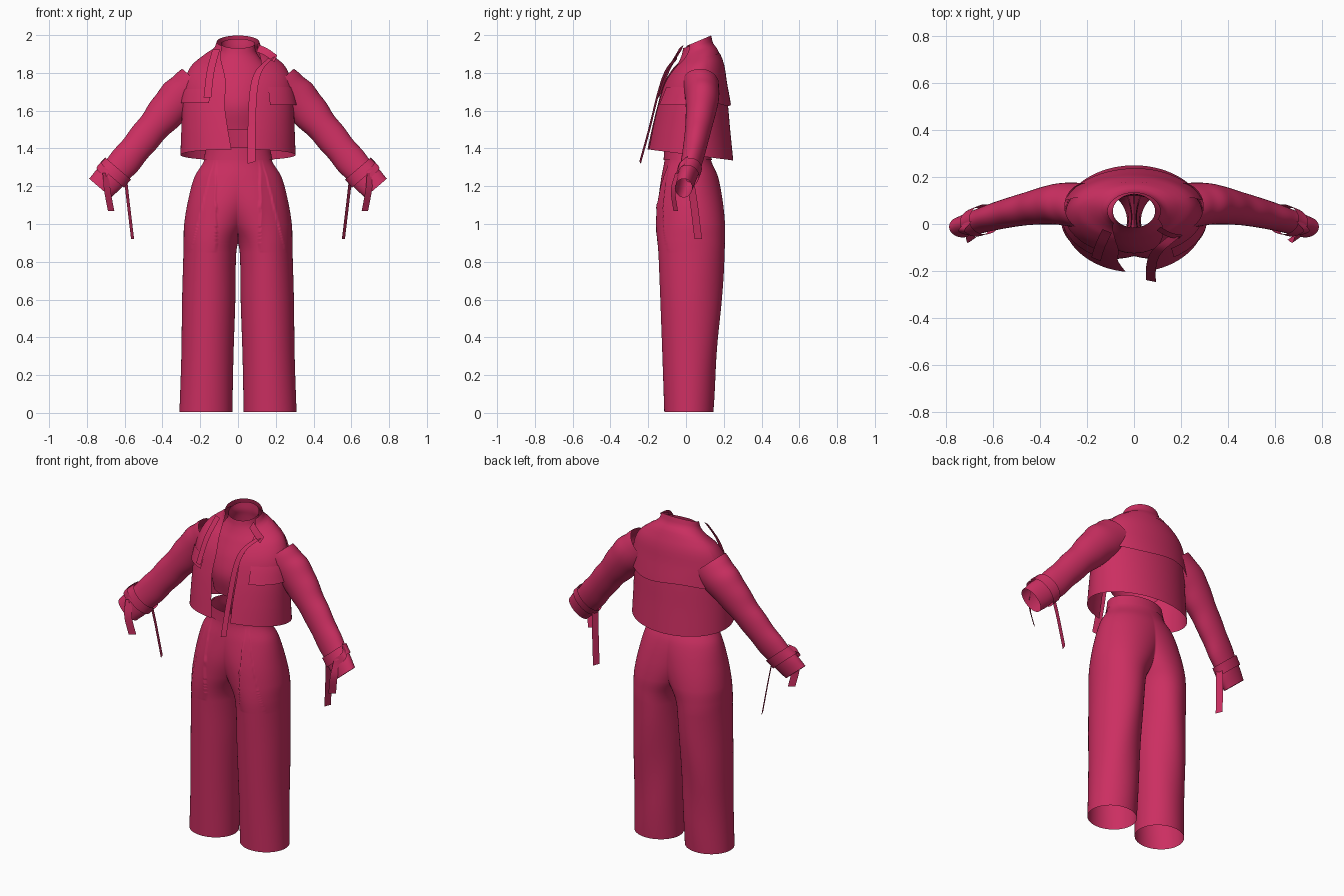
import bpy, bmesh
from math import sin, cos, pi, asin, acos, exp
from mathutils import Vector as V

if "Cube" in bpy.data.objects:
    bpy.data.objects.remove(bpy.data.objects["Cube"])

mat = bpy.data.materials.new("crimson_cloth")
mat.diffuse_color = (0.60, 0.028, 0.12, 1)
mat.use_nodes = True
mat.node_tree.nodes["Principled BSDF"].inputs["Base Color"].default_value = mat.diffuse_color


def at(rows, k):
    """Smoothly interpolate key rows (first value ascending) at key k."""
    k = min(max(k, rows[0][0]), rows[-1][0])
    i = 0
    while i < len(rows) - 2 and k > rows[i + 1][0]:
        i += 1
    f = (k - rows[i][0]) / (rows[i + 1][0] - rows[i][0])
    p0, p1, p2 = rows[max(i - 1, 0)], rows[i], rows[i + 1]
    p3 = rows[min(i + 2, len(rows) - 1)]
    out = [k]
    for c in range(1, len(p1)):
        d = p2[0] - p1[0]
        m1 = (p2[c] - p0[c]) / (p2[0] - p0[0]) * d
        m2 = (p3[c] - p1[c]) / (p3[0] - p1[0]) * d
        out.append((2*f**3 - 3*f*f + 1) * p1[c] + (f**3 - 2*f*f + f) * m1
                   + (3*f*f - 2*f**3) * p2[c] + (f**3 - f*f) * m2)
    return out


def span(a, b, n):
    return [a + (b - a) * i / n for i in range(n + 1)]


def sheet(name, rows, mirror=False):
    """Skin a grid of points into one smooth cloth surface."""
    bm = bmesh.new()
    g = [[bm.verts.new(p) for p in r] for r in rows]
    for r0, r1 in zip(g, g[1:]):
        for j in range(len(r0) - 1):
            bm.faces.new((r0[j], r0[j + 1], r1[j + 1], r1[j]))
    bmesh.ops.remove_doubles(bm, verts=bm.verts, dist=1e-5)
    bmesh.ops.recalc_face_normals(bm, faces=bm.faces)
    me = bpy.data.meshes.new(name)
    bm.to_mesh(me)
    bm.free()
    me.shade_smooth()
    me.materials.append(mat)
    ob = bpy.data.objects.new(name, me)
    bpy.context.collection.objects.link(ob)
    if mirror:
        m = ob.modifiers.new("mirror", 'MIRROR')
        m.merge_threshold = 0.0005
    return ob


def ribbon(name, pts, w, n=16):
    """Flat strip of cloth along a path; w is the half-width vector."""
    keys = [(i, *p) for i, p in enumerate(pts)]
    path = [V(at(keys, k)[1:]) for k in span(0, len(pts) - 1, n)]
    return sheet(name, [[p + V(w) * s for s in (-1, 0, 1)] for p in path])


# --- trousers: one leg lobe, cut at the centre plane above the crotch
# z, centre x, half width, centre y, half depth
LEG = [(0.005, .17, .14, .015, .13), (.3, .162, .138, .02, .145),
       (.6, .155, .141, .024, .16), (.85, .149, .14, .03, .176),
       (.92, .14, .148, .03, .179), (1.0, .115, .17, .03, .18),
       (1.12, .07, .195, .025, .172), (1.25, .02, .21, .02, .15),
       (1.33, 0, .182, .01, .125), (1.40, 0, .165, .005, .115)]


def leg_ring(z, off=0.0, n=110):
    _, cx, a, cy, b = at(LEG, z)
    a, b = a + off, b + off
    t0 = acos(-cx / a) if cx < a else pi
    fade = max(0, sin(pi * min(1, max(0, (z - .85) / .49)))) ** .6
    ring = []
    for t in span(-t0, t0, n):
        x, y = cx + a * cos(t), cy + b * sin(t)
        if sin(t) < 0:      # pressed pleats on the front
            for xp, amp in ((.115, .012), (.13 + .25 * (1.33 - z), .008)):
                if x > xp:
                    y -= amp * fade * exp(-(x - xp) / .025) * -sin(t)
        else:               # soft drape on the back
            y += .006 * sin(t) * sin(9 * z + 14 * x) * sin(pi * min(1, z / 1.3))
        ring.append((max(x, 0), y, z))
    return ring


sheet("trousers", [leg_ring(z) for z in span(.005, .84, 26)[:-1]
                   + span(.84, 1.0, 36)[:-1] + span(1.0, 1.40, 24)], mirror=True)
sheet("waistband", [leg_ring(z, .005) for z in span(1.34, 1.405, 3)], mirror=True)


# --- upper garments: rings of z, half width, centre y, front depth, back depth, tilt
def ring_pt(rows, z, t, off=0.0):
    _, a, cy, bf, bb, tilt = at(rows, z)[:6]
    dy = -((bf if cos(t) > 0 else bb) + off) * cos(t)
    return V(((a + off) * sin(t), cy + dy, z + tilt * dy))


TOP = [(1.50, .15, .01, .115, .11, 0), (1.62, .165, .01, .135, .12, 0),
       (1.72, .17, .015, .118, .12, 0), (1.82, .155, .035, .095, .10, .05),
       (1.88, .115, .045, .08, .085, .2), (1.915, .094, .05, .072, .075, .25),
       (1.955, .09, .055, .07, .073, .35)]
sheet("inner_top", [[ring_pt(TOP, z, t) for t in span(0, 2 * pi, 64)]
                    for z in span(1.50, 1.955, 40)])

# jacket adds the left and right front edge positions
JACKET = [(1.365, .305, .03, .235, .22, -.13, .035, .085),
          (1.50, .30, .03, .212, .205, -.06, .055, .085),
          (1.63, .295, .035, .19, .187, 0, .07, .09),
          (1.75, .285, .05, .168, .157, 0, .065, .095),
          (1.84, .245, .07, .142, .125, .08, .08, .12),
          (1.90, .17, .07, .11, .095, .3, .09, .12),
          (1.925, .13, .06, .092, .085, .35, .09, .11),
          (1.965, .112, .055, .08, .078, .42, .085, .10)]
body = []
for z in span(1.365, 1.965, 48):
    k = at(JACKET, z)
    t0, t1 = asin(k[7] / k[1]), 2 * pi - asin(k[6] / k[1])
    body.append([ring_pt(JACKET, z, t) for t in span(t0, t1, 90)])
sheet("jacket_body", body)


def patch(name, z0, z1, t0, t1, off0, off1, wave=0.0):
    """Cloth flap lying on the jacket; off0 is the flare of its lower edge."""
    rows = []
    for f in span(0, 1, 10):
        rows.append([ring_pt(JACKET, z0 + (z1 - z0) * f + wave * (1 - f) * sin(4 * t), t,
                             off0 + (off1 - off0) * f) for t in span(t0, t1, 40)])
    return sheet(name, rows)


patch("back_yoke", 1.635, 1.88, 1.9, 2 * pi - 1.9, .016, .003, .01)
patch("right_pocket_flap", 1.63, 1.725, .57, 1.4, .02, .004)
patch("left_pocket_flap", 1.64, 1.715, -1.35, -.52, .014, .004)

# --- sleeves, cuff straps and hanging ties
# key, x, y, z, radius across the arm, radius in y
ARM = [(0, .20, .075, 1.74, .125, .10), (1, .32, .085, 1.655, .11, .088),
       (2, .455, .065, 1.505, .086, .07), (3, .60, .03, 1.33, .082, .057),
       (4, .73, -.012, 1.19, .078, .045)]


def arm_ring(k, s, off=0.0):
    _, x, y, z, r1, r2 = at(ARM, k)
    r1 += off + .002 * sin(k * 9)
    return [(s * (x + .76 * r1 * cos(t)), y + (r2 + off) * sin(t), z + .65 * r1 * cos(t))
            for t in span(0, 2 * pi, 40)]


for s, side in ((-1, "left"), (1, "right")):
    sheet(side + "_sleeve", [arm_ring(k, s) for k in span(0, 4, 40)])
    sheet(side + "_cuff_strap", [arm_ring(k, s, .01) for k in span(3.25, 3.55, 4)])
    ribbon(side + "_long_tie", [(s * .595, .02, 1.235), (s * .582, .04, 1.12),
                                (s * .558, .065, .92)], (s * .008, .02, 0))
    ribbon(side + "_short_tie", [(s * .70, -.045, 1.27), (s * .692, -.068, 1.18),
                                 (s * .672, -.055, 1.07)], (.017, .012, 0))
    ribbon(side + "_strap_loop", [(s * .69, -.05, 1.26), (s * .735, -.03, 1.31),
                                  (s * .705, .01, 1.345)], (s * .013, 0, -.015))

# --- loose front edges and collar pieces
ribbon("right_placket", [(.175, -.05, 1.88), (.11, -.105, 1.81), (.082, -.145, 1.70),
                         (.072, -.195, 1.50), (.072, -.243, 1.325)], (.021, -.004, .006), 30)
ribbon("left_collar_strap", [(-.115, -.03, 1.925), (-.145, -.095, 1.81),
                             (-.162, -.15, 1.67)], (.02, -.008, 0))
ribbon("right_collar_flap", [(.105, -.02, 1.93), (.15, -.045, 1.91),
                             (.20, -.055, 1.875)], (-.008, -.008, -.018))
